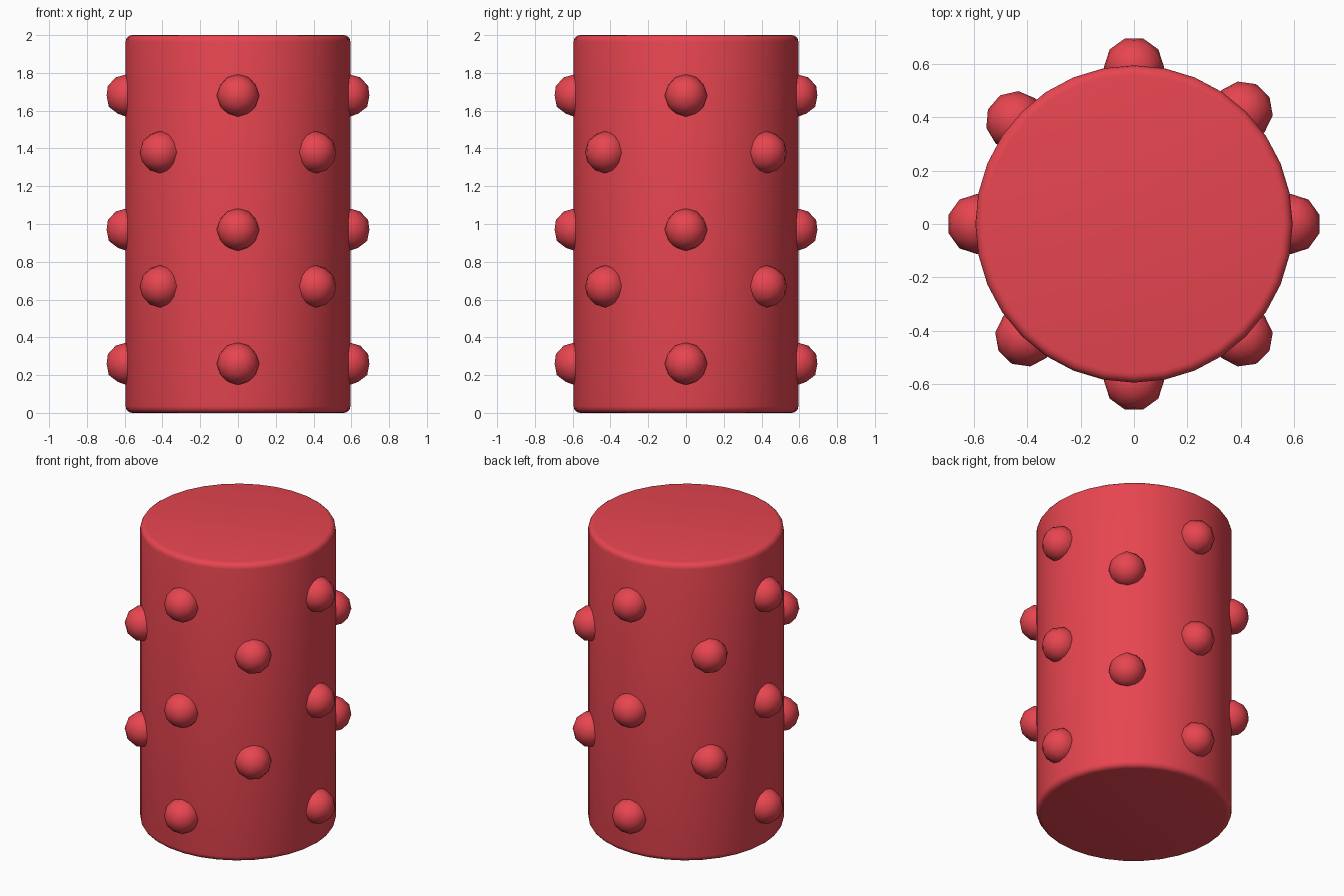
import bpy, math

if "Cube" in bpy.data.objects:
    bpy.data.objects.remove(bpy.data.objects["Cube"])

red = bpy.data.materials.new("red")
red.diffuse_color = (0.8, 0.06, 0.08, 1)
red.use_nodes = True
red.node_tree.nodes["Principled BSDF"].inputs["Base Color"].default_value = red.diffuse_color


def finish(obj, name, angle):
    obj.name = name
    obj.data.materials.append(red)
    bpy.ops.object.shade_smooth_by_angle(angle=math.radians(angle))


# Main drum with softly rounded rims
bpy.ops.mesh.primitive_cylinder_add(vertices=32, radius=0.595, depth=2, location=(0, 0, 1))
drum = bpy.context.object
bevel = drum.modifiers.new("rim", 'BEVEL')
bevel.width = 0.035
bevel.segments = 4
bevel.limit_method = 'ANGLE'
bevel.angle_limit = math.radians(40)
bpy.ops.object.modifier_apply(modifier="rim")
finish(drum, "drum", 35)

# Staggered rings of faceted round studs, half sunk into the drum
straight = (0, 90, 180, 270)
diagonal = (46, 139, 226, 314)
rows = [(0.26, straight), (0.67, diagonal), (0.97, straight),
        (1.38, diagonal), (1.68, straight)]
for r, (z, angles) in enumerate(rows):
    for k, deg in enumerate(angles):
        a = math.radians(deg)
        bpy.ops.mesh.primitive_ico_sphere_add(
            subdivisions=2, radius=0.113,
            location=(0.588 * math.cos(a), 0.588 * math.sin(a), z),
            rotation=(0, 0, a))
        finish(bpy.context.object, f"stud_{r + 1}_{k + 1}", 40)
